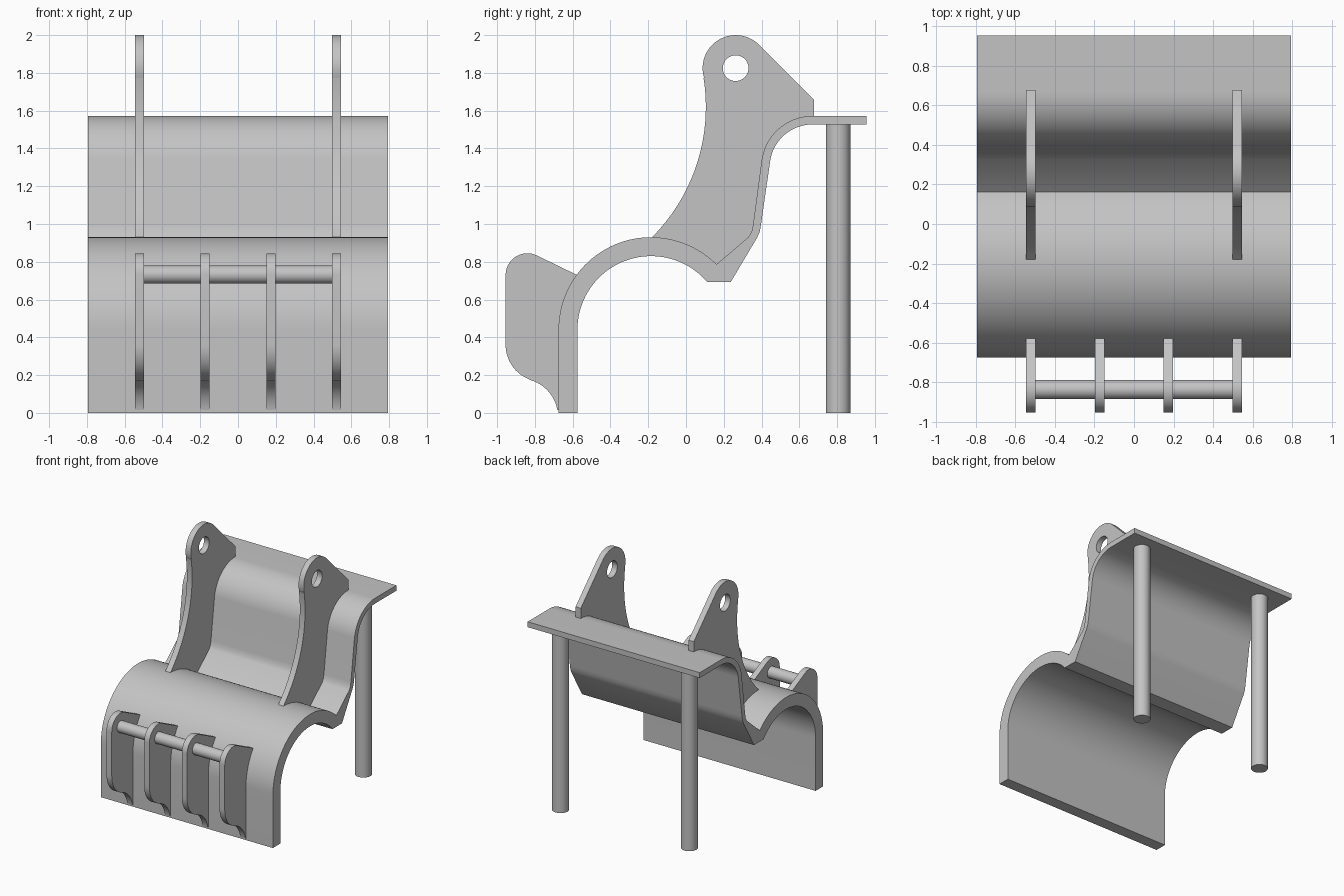
import bpy, bmesh
from math import sin, cos, radians, pi

if "Cube" in bpy.data.objects:
    bpy.data.objects.remove(bpy.data.objects["Cube"], do_unlink=True)

grey = bpy.data.materials.new("plain_grey")
grey.use_nodes = True
grey.diffuse_color = (0.55, 0.55, 0.55, 1)
grey.node_tree.nodes["Principled BSDF"].inputs["Base Color"].default_value = (0.55, 0.55, 0.55, 1)


def arc(cy, cz, r, start, end, steps=24):
    """Points of an arc in the side plane, angles in degrees."""
    angles = [radians(start + (end - start) * i / steps) for i in range(steps + 1)]
    return [(cy + r * cos(a), cz + r * sin(a)) for a in angles]


def finish(obj, name):
    obj.name = obj.data.name = name
    obj.data.materials.clear()
    obj.data.materials.append(grey)
    bpy.ops.object.select_all(action='DESELECT')
    obj.select_set(True)
    bpy.context.view_layer.objects.active = obj
    bpy.ops.object.shade_smooth_by_angle(angle=radians(25))


def plate(name, outlines, x, width):
    """Extrude closed side outlines (inner ones become holes) along x."""
    curve = bpy.data.curves.new(name, 'CURVE')
    curve.dimensions = '2D'
    curve.fill_mode = 'BOTH'
    curve.extrude = width / 2
    for pts in outlines:
        spline = curve.splines.new('POLY')
        spline.points.add(len(pts) - 1)
        for p, (y, z) in zip(spline.points, pts):
            p.co = (y, z, 0, 1)
        spline.use_cyclic_u = True
    obj = bpy.data.objects.new(name, curve)
    bpy.context.collection.objects.link(obj)
    obj.rotation_euler = (pi / 2, 0, pi / 2)
    obj.location.x = x
    bpy.ops.object.select_all(action='DESELECT')
    obj.select_set(True)
    bpy.context.view_layer.objects.active = obj
    bpy.ops.object.convert(target='MESH')
    obj = bpy.context.object
    bm = bmesh.new()
    bm.from_mesh(obj.data)
    bmesh.ops.remove_doubles(bm, verts=bm.verts, dist=0.0005)
    bmesh.ops.recalc_face_normals(bm, faces=bm.faces)
    bm.to_mesh(obj.data)
    bm.free()
    finish(obj, name)


def rod(name, radius, length, location, rotation=(0, 0, 0)):
    bpy.ops.mesh.primitive_cylinder_add(vertices=48, radius=radius, depth=length,
                                        location=location, rotation=rotation)
    finish(bpy.context.object, name)


# Bent sheet: arched front, valley, rising back and rear shelf
upper_side = ([(-0.675, 0)] + arc(-0.185, 0.44, 0.49, 180, 45, 40)
              + [(0.33, 0.93), (0.347, 0.958), (0.355, 0.995)]
              + arc(0.67, 1.3, 0.272, 171, 90) + [(0.955, 1.572)])
lower_side = ([(0.955, 1.527)] + arc(0.67, 1.3, 0.227, 90, 171)
              + [(0.397, 0.995), (0.39, 0.958), (0.375, 0.925), (0.237, 0.693)]
              + arc(-0.185, 0.44, 0.39, 40.4, 180, 40) + [(-0.575, 0)])
plate("bent_sheet", [upper_side + lower_side], 0, 1.59)

# Tall side brackets with a pin hole, seated slightly into the sheet
bracket = (arc(-0.873, 1.62, 0.978, -45, 9)
           + arc(0.263, 1.825, 0.175, 197, 45, 32)
           + [(0.677, 1.658), (0.677, 1.55)]
           + arc(0.67, 1.3, 0.25, 90, 171)
           + [(0.375, 0.995), (0.365, 0.958), (0.35, 0.925), (0.167, 0.765)]
           + arc(-0.185, 0.44, 0.47, 45, 89))
pin_hole = arc(0.263, 1.825, 0.068, 360, 7.5, 47)
for side, x in (("right", -0.522), ("left", 0.522)):
    plate(f"{side}_bracket", [bracket, pin_hole], x, 0.048)

# Four front lugs, also seated into the sheet
lug = (arc(-0.84, 0.73, 0.115, 64, 180, 16)
       + arc(-0.76, 0.36, 0.195, 180, 250, 16)
       + arc(-0.88, -0.02, 0.202, 75, 10, 16)
       + [(-0.66, 0.02)]
       + arc(-0.185, 0.44, 0.475, 180, 144, 16)
       + [(-0.577, 0.73)])
for i in range(4):
    plate(f"front_lug_{i + 1}", [lug], -0.522 + i * 0.348, 0.048)

# Cross rod through the lugs
rod("cross_rod", 0.048, 1.04, (0, -0.838, 0.732), (0, pi / 2, 0))

# Rear support legs
for side, x in (("right", -0.595), ("left", 0.595)):
    rod(f"{side}_rear_leg", 0.065, 1.535, (x, 0.805, 0.7675))
